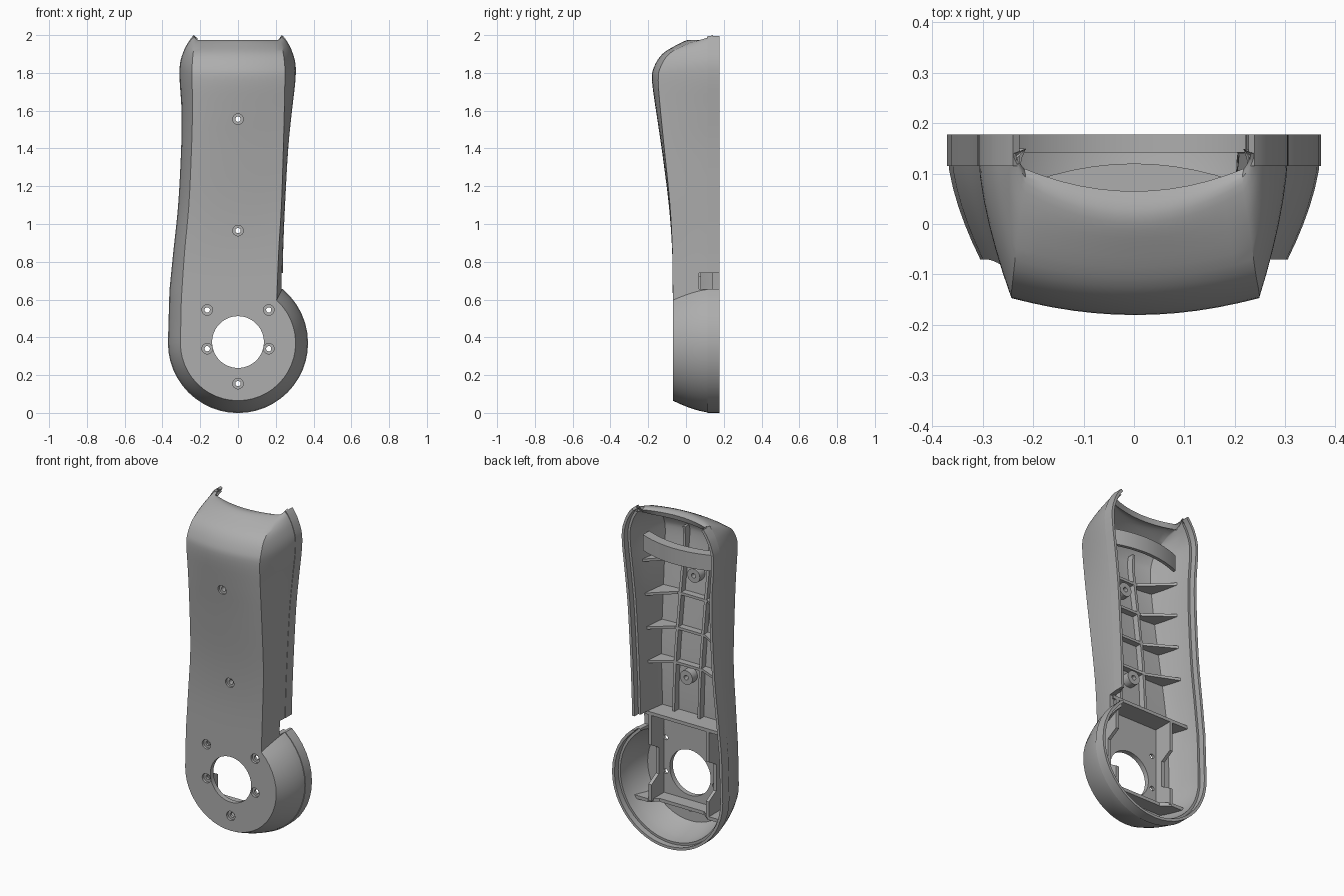
import bpy, bmesh, math
from mathutils import Vector

cube = bpy.data.objects.get("Cube")
if cube:
    bpy.data.objects.remove(cube)

grey = bpy.data.materials.new("plain grey")
grey.use_nodes = True
tone = (0.42, 0.42, 0.42, 1)
grey.diffuse_color = tone
grey.node_tree.nodes["Principled BSDF"].inputs["Base Color"].default_value = tone

WALL, BACK, HUB = 0.03, 0.14, 0.37
parts = []


def make(name, bm):
    mesh = bpy.data.meshes.new(name)
    bm.to_mesh(mesh)
    bm.free()
    mesh.materials.append(grey)
    ob = bpy.data.objects.new(name, mesh)
    bpy.context.collection.objects.link(ob)
    parts.append(ob)
    return ob


def bake(ob):
    """Apply the modifiers of an object."""
    dg = bpy.context.evaluated_depsgraph_get()
    mesh = bpy.data.meshes.new_from_object(ob.evaluated_get(dg))
    ob.modifiers.clear()
    ob.data = mesh


def solidify(ob, thickness):
    mod = ob.modifiers.new("thickness", 'SOLIDIFY')
    mod.thickness, mod.offset, mod.use_even_offset = thickness, -1, True
    bake(ob)


def prism(name, outline, axis, a, b):
    """Extrude a flat outline along one axis from a to b."""
    place = {'x': lambda p, t: (t, *p), 'y': lambda p, t: (p[0], t, p[1]),
             'z': lambda p, t: (*p, t)}[axis]
    bm = bmesh.new()
    low = [bm.verts.new(place(p, a)) for p in outline]
    high = [bm.verts.new(place(p, b)) for p in outline]
    bm.faces.new(low)
    bm.faces.new(high)
    n = len(low)
    for i in range(n):
        j = (i + 1) % n
        bm.faces.new((low[i], low[j], high[j], high[i]))
    bmesh.ops.recalc_face_normals(bm, faces=bm.faces)
    return make(name, bm)


def turned(name, x, z, profile, sides=32):
    """Turn a (radius, y) profile around an axis along y."""
    bm = bmesh.new()
    rings = []
    for r, y in profile:
        turn = [2 * math.pi * k / sides for k in range(sides)]
        rings.append([bm.verts.new((x + r * math.cos(t), y, z + r * math.sin(t))) for t in turn])
    for p, q in zip(rings, rings[1:]):
        for k in range(sides):
            j = (k + 1) % sides
            bm.faces.new((p[k], p[j], q[j], q[k]))
    bm.faces.new(rings[0])
    bm.faces.new(rings[-1])
    bmesh.ops.recalc_face_normals(bm, faces=bm.faces)
    return make(name, bm)


# Arm stations: back z, front z, left back/front x, right back/front x, front edge y, bow
rows = [
    (.65, .60, .362, .300, .235, .205, -.07, 0),
    (.85, .85, .342, .283, .238, .215, -.072, .001),
    (1.1, 1.1, .316, .26, .248, .23, -.085, .006),
    (1.4, 1.4, .30, .246, .265, .24, -.115, .014),
    (1.6, 1.6, .298, .241, .285, .245, -.135, .024),
    (1.76, 1.76, .308, .243, .303, .248, -.147, .033),
    (1.85, 1.83, .306, .243, .303, .248, -.135, .035),
    (1.92, 1.90, .285, .238, .283, .24, -.09, .035),
    (1.965, 1.95, .26, .228, .26, .228, 0, .045),
    (1.99, 1.975, .242, .215, .242, .215, .08, .065),
    (2.0, 1.967, .235, .218, .232, .218, .11, .045)]
rows = [Vector(r) for r in rows]


def spline(i, t):
    a, b, c, d = (rows[max(0, min(len(rows) - 1, i + k))] for k in (-1, 0, 1, 2))
    return b + t * ((c - a) + t * ((2 * a - 5 * b + 4 * c - d) + t * (3 * (b - c) + d - a))) / 2


def at(z):
    for p, q in zip(rows, rows[1:]):
        if z <= q[1]:
            return p.lerp(q, max(0, (z - p[1]) / (q[1] - p[1])))
    return rows[-1]


def flare(s):
    return 1 - (1 - max(0, s)) ** 1.6


def polar(r, deg):
    t = math.radians(deg)
    return r * math.cos(t), HUB + r * math.sin(t)


# Each section: left back, left front, right front, right back (x, z), edge y, bow
sections = []
for k in range(13):
    d = -90 + 7.5 * k
    b, f = polar(HUB, d), polar(.305, d)
    sections.append(((-b[0], b[1]), (-f[0], f[1]), f, b, -.07, 0))
for k in range(1, 7):
    t = k / 6
    sections.append(((-.37 + .008 * t, .37 + .28 * t), (-.305 + .005 * t, .37 + .23 * t),
                     polar(.305, 47.8 * t), polar(HUB, 50.6 * t), -.07, 0))
for i in range(len(rows) - 1):
    for k in range(1, 5):
        zb, zf, bl, fl, br, fr, y, bow = spline(i, k / 4)
        sections.append(((-bl, zb), (-fl, zf), (fr, zf), (br, zb), y, bow))


def side(back, front, y, steps=6):
    pts = []
    for k in range(steps + 1):
        s = k / steps
        f = flare(s)
        pts.append((front[0] + (back[0] - front[0]) * f, y + (BACK - y) * s,
                    front[1] + (back[1] - front[1]) * f))
    return pts


# Outer shell
bm = bmesh.new()
loft = []
for lb, lf, rf, rb, y, bow in sections:
    pts = side(lb, lf, y)[::-1]
    for k in range(1, 12):
        t = k / 12
        pts.append((lf[0] + (rf[0] - lf[0]) * t, y - bow * (1 - (2 * t - 1) ** 2), lf[1]))
    pts += side(rb, rf, y)
    loft.append([bm.verts.new(p) for p in pts])
for p, q in zip(loft, loft[1:]):
    for k in range(len(p) - 1):
        bm.faces.new((p[k], p[k + 1], q[k + 1], q[k]))
bmesh.ops.remove_doubles(bm, verts=bm.verts, dist=.0005)
shell = make("outer_shell", bm)
solidify(shell, WALL)

# Inset lip standing behind the rim
path = [s[0] for s in reversed(sections[1:-3])] + [s[3] for s in sections[:-3]]
bm = bmesh.new()
strip = []
for i, p in enumerate(path):
    a, b = path[max(0, i - 1)], path[min(len(path) - 1, i + 1)]
    n = Vector((a[1] - b[1], b[0] - a[0])).normalized() * .015
    strip.append([bm.verts.new((p[0] + n.x, y, p[1] + n.y)) for y in (.115, .178)])
for p, q in zip(strip, strip[1:]):
    bm.faces.new((p[0], q[0], q[1], p[1]))
lip = make("rim_lip", bm)
solidify(lip, .016)


def floor(z):
    r = at(z)
    return r[6] - r[7] + WALL


def wall(z, y, sgn):
    r = at(z)
    b, f = (r[2], r[3]) if sgn < 0 else (r[4], r[5])
    return sgn * (f + (b - f) * flare((y - r[6]) / (BACK - r[6])) - .018)


# Cross ribs, deep at the walls and shallow in the middle
for n, z in enumerate((1.03, 1.23, 1.43, 1.63)):
    low, base = at(z)[6] + .015, floor(z)
    outline = [(wall(z, .07, -1), .07), (-.1, base + .04), (.1, base + .04), (wall(z, .07, 1), .07),
               (wall(z, low, 1), low), (.1, base - .01), (-.1, base - .01), (wall(z, low, -1), low)]
    prism(f"cross_rib_{n + 1}", outline, 'z', z - .008, z + .008)

# Long ribs following the front wall
heights = [.72 + .1 * k for k in range(12)]
for label, x in (("left", .085), ("right", -.085)):
    outline = [(floor(z) - .008, z) for z in heights] + [(floor(z) + .04, z) for z in heights[::-1]]
    prism(f"long_rib_{label}", outline, 'x', x - .008, x + .008)

# Frame around the hub opening
for label, x in (("left", .185), ("right", -.2)):
    outline = [(-.05, .2), (.08, .2), (.08, .3), (.01, .34), (.01, .5), (.08, .54), (.08, .72), (-.05, .72)]
    prism(f"frame_wall_{label}", outline, 'x', x - .01, x + .01)
prism("frame_top_shelf", [(wall(.73, y, s), y) for s, y in ((-1, -.05), (-1, .08), (1, .08), (1, -.05))],
      'z', .72, .74)
prism("frame_bottom_shelf", [(-.235, -.05), (-.29, .08), (-.2, .08), (-.15, .04), (.15, .04),
                             (.2, .08), (.29, .08), (.235, -.05)], 'z', .19, .21)

# Curved bridge below the top opening
arc = [(-.24 + .04 * k, .12 - .05 * ((k - 6) / 6) ** 2) for k in range(13)]
prism("bridge_skirt", arc + [(x, y - .02) for x, y in arc[::-1]], 'z', 1.70, 1.79)
prism("bridge_shelf", arc + [(x, y - .06) for x, y in arc[::-1]], 'z', 1.775, 1.795)

# Screw bosses inside
for n, z in enumerate((.965, 1.555)):
    y = floor(z)
    turned(f"screw_boss_{n + 1}", 0, z, [(.042, y - .012), (.042, y + .05)])

# Openings: hub hole, rim notch and stepped screw holes
cutters = [turned("hub_cutter", 0, .375, [(.137, -.3), (.137, .05)], 64),
           prism("notch_cutter", [(.07, .655), (.3, .655), (.3, .74), (.07, .74)], 'x', .15, .45)]
for x, z in ((0, 1.555), (0, .965), (.163, .545), (-.163, .545), (.163, .34), (-.163, .34), (0, .155)):
    y = floor(z) - WALL if z > .6 else -.07
    cutters.append(turned("screw_cutter", x, z, [(.028, y - .1), (.028, y + .015),
                                                 (.014, y + .015), (.014, y + .12)], 24))
parts = [p for p in parts if p not in cutters]
for ob in parts:
    if ob in (shell, lip) or ob.name.startswith("screw_boss"):
        for c in cutters:
            mod = ob.modifiers.new("opening", 'BOOLEAN')
            mod.operation, mod.solver, mod.object = 'DIFFERENCE', 'EXACT', c
        bake(ob)
for c in cutters:
    bpy.data.objects.remove(c)

# Smooth shading with sharp edges kept
bpy.ops.object.select_all(action='DESELECT')
for ob in parts:
    ob.select_set(True)
bpy.context.view_layer.objects.active = shell
bpy.ops.object.shade_smooth_by_angle(angle=math.radians(30))
